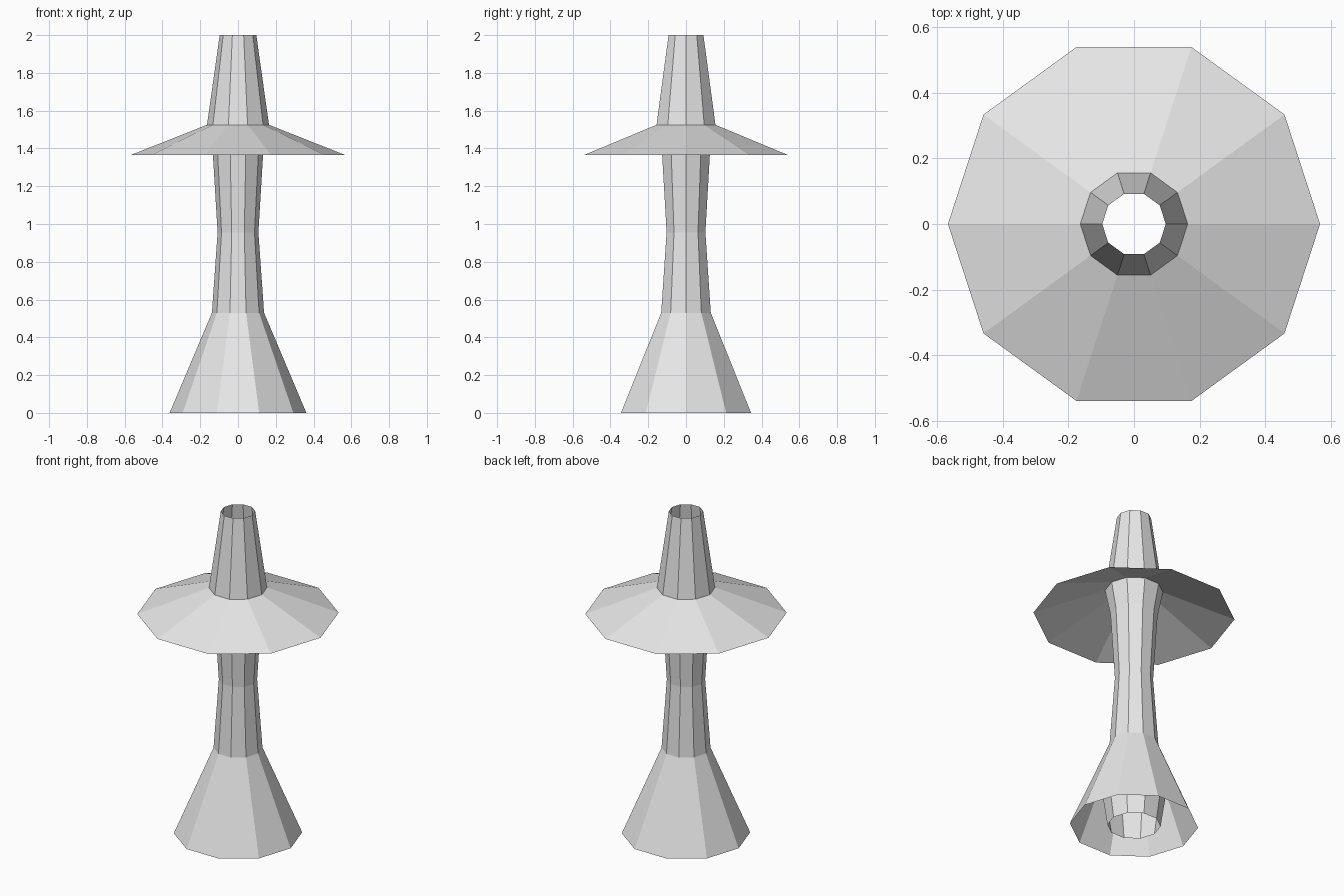
import bpy
import bmesh
from math import cos, sin, pi

SIDES = 10

cube = bpy.data.objects.get("Cube")
if cube:
    bpy.data.objects.remove(cube, do_unlink=True)

grey = bpy.data.materials.new("light grey")
grey.use_nodes = True
grey.diffuse_color = (0.8, 0.8, 0.8, 1)
grey.node_tree.nodes["Principled BSDF"].inputs["Base Color"].default_value = (0.8, 0.8, 0.8, 1)


def shell(name, profile):
    """Open ten-sided shell through (radius, height) rings, listed bottom to top."""
    bm = bmesh.new()
    rings = [[bm.verts.new((r * cos(2 * pi * i / SIDES), r * sin(2 * pi * i / SIDES), z))
              for i in range(SIDES)] for r, z in profile]
    for low, high in zip(rings, rings[1:]):
        for i in range(SIDES):
            j = (i + 1) % SIDES
            bm.faces.new((low[i], low[j], high[j], high[i]))
    mesh = bpy.data.meshes.new(name)
    bm.to_mesh(mesh)
    bm.free()
    mesh.materials.append(grey)
    obj = bpy.data.objects.new(name, mesh)
    bpy.context.collection.objects.link(obj)
    return obj


# Flared foot and the short open tube inside it
shell("base", [(0.362, 0), (0.138, 0.53)])
shell("base_inner_tube", [(0.15, 0), (0.2, 0.34)])

# Waisted stem, widening where it meets the brim
shell("stem", [(0.138, 0.53), (0.108, 0.955), (0.133, 1.37), (0.164, 1.525)])

# Thin sloping brim and the open tapered chimney
shell("brim", [(0.568, 1.365), (0.164, 1.525)])
shell("chimney", [(0.164, 1.525), (0.097, 2)])
